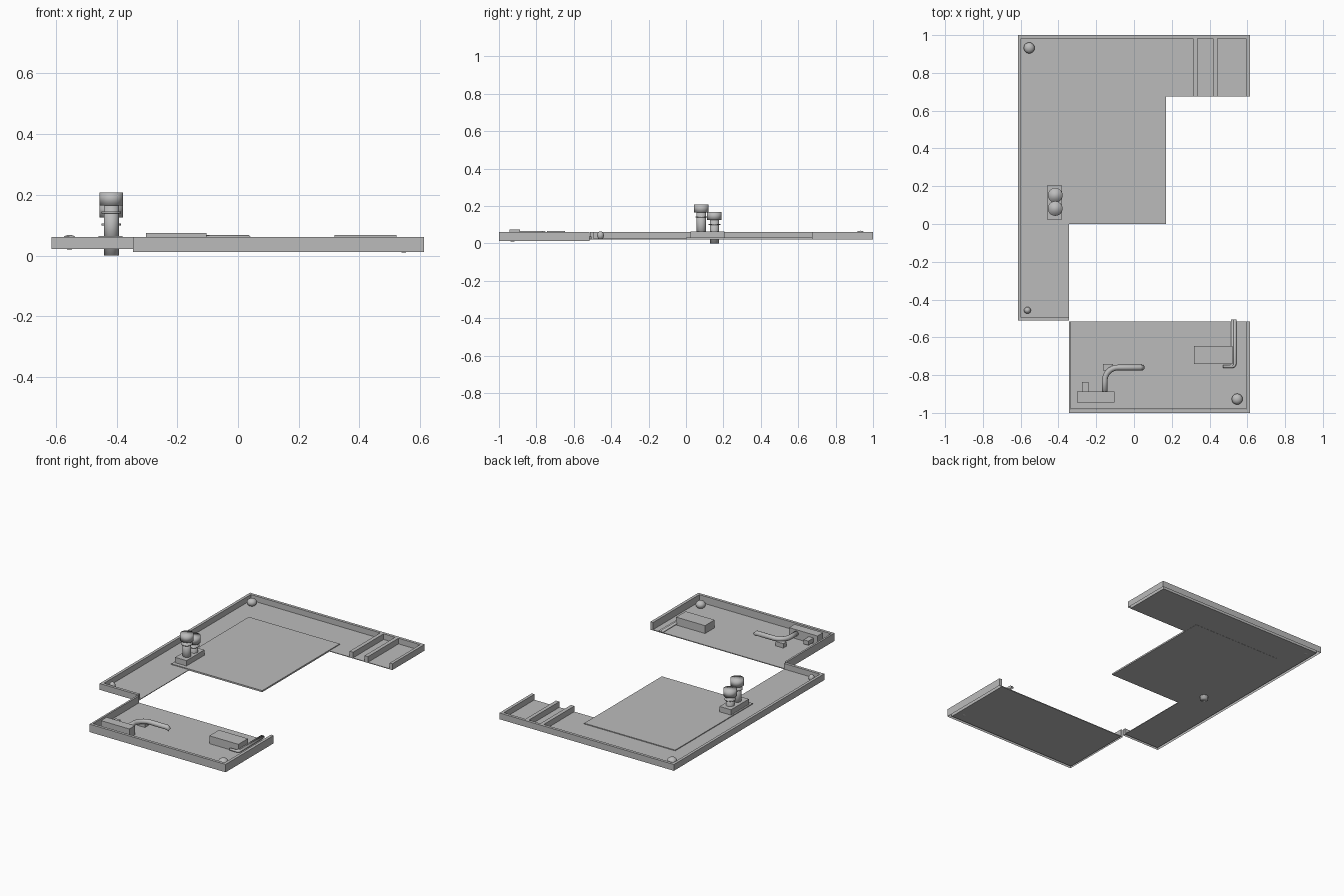
import bpy
import bmesh
import math
from mathutils import Matrix, Vector

cube = bpy.data.objects.get("Cube")
if cube:
    bpy.data.objects.remove(cube, do_unlink=True)

grey = bpy.data.materials.new("plain grey")
grey.use_nodes = True
COLOUR = (0.5, 0.5, 0.5, 1)
grey.diffuse_color = COLOUR
grey.node_tree.nodes["Principled BSDF"].inputs["Base Color"].default_value = COLOUR


def finish(name, bm, smooth=False):
    mesh = bpy.data.meshes.new(name)
    bm.to_mesh(mesh)
    bm.free()
    mesh.materials.append(grey)
    for p in mesh.polygons:
        p.use_smooth = smooth
    ob = bpy.data.objects.new(name, mesh)
    bpy.context.scene.collection.objects.link(ob)
    return ob


def prism(name, outline, z0, z1, bottom=True):
    """Extrude a plan outline upward; optionally leave the underside open."""
    bm = bmesh.new()
    base = bm.faces.new([bm.verts.new((x, y, z0)) for x, y in outline])
    top = bmesh.ops.extrude_face_region(bm, geom=[base], use_keep_orig=True)["geom"]
    for v in top:
        if isinstance(v, bmesh.types.BMVert):
            v.co.z = z1
    bmesh.ops.recalc_face_normals(bm, faces=bm.faces)
    if not bottom:
        bmesh.ops.delete(bm, geom=[base], context="FACES_ONLY")
    return finish(name, bm)


def block(name, x0, x1, y0, y1, z0, z1, bottom=True):
    return prism(name, [(x0, y0), (x1, y0), (x1, y1), (x0, y1)], z0, z1, bottom)


def cylinder(name, x, y, z0, z1, r):
    bm = bmesh.new()
    bmesh.ops.create_cone(bm, cap_ends=True, segments=24, radius1=r, radius2=r,
                          depth=z1 - z0, matrix=Matrix.Translation((x, y, (z0 + z1) / 2)))
    return finish(name, bm, True)


def dome(name, x, y, z, r, h):
    bm = bmesh.new()
    bmesh.ops.create_uvsphere(bm, u_segments=20, v_segments=12, radius=1,
                              matrix=Matrix.Translation((x, y, z)) @ Matrix.Diagonal((r, r, h, 1)))
    return finish(name, bm, True)


def tube(name, path, r):
    """Sweep a round section along a path of points."""
    pts = [Vector(p) for p in path]
    bm = bmesh.new()
    rings = []
    for i, p in enumerate(pts):
        t = (pts[min(i + 1, len(pts) - 1)] - pts[max(i - 1, 0)]).normalized()
        side = t.cross(Vector((0, 0, 1))).normalized()
        up = side.cross(t)
        angles = [math.tau * k / 12 for k in range(12)]
        rings.append([bm.verts.new(p + r * (math.cos(a) * side + math.sin(a) * up)) for a in angles])
    for a, b in zip(rings, rings[1:]):
        for k in range(12):
            bm.faces.new((a[k], a[k - 1], b[k - 1], b[k]))
    bm.faces.new(rings[0])
    bm.faces.new(rings[-1])
    bmesh.ops.recalc_face_normals(bm, faces=bm.faces)
    return finish(name, bm, True)


def arc(cx, cy, r, start, end, z):
    angles = [math.radians(start + (end - start) * i / 8) for i in range(9)]
    return [(cx + r * math.cos(a), cy + r * math.sin(a), z) for a in angles]


# Large tray: floor, outer wall, shelf dividers and raised panel
prism("large_floor", [(-0.597, -0.494), (-0.345, -0.494), (-0.345, 0), (0.16, 0),
                      (0.16, 0.675), (0.594, 0.675), (0.594, 0.982), (-0.597, 0.982)], 0.022, 0.026)
prism("large_wall", [(0.613, 0.675), (0.613, 1), (-0.615, 1), (-0.615, -0.512),
                     (-0.345, -0.512), (-0.345, -0.494), (-0.597, -0.494),
                     (-0.597, 0.982), (0.594, 0.982), (0.594, 0.675)], 0.022, 0.062, False)
for i, x in enumerate((0.313, 0.418)):
    block(f"shelf_divider_{i + 1}", x, x + 0.024, 0.675, 0.982, 0.024, 0.062)
block("raised_panel", -0.47, 0.17, 0, 0.78, 0.021, 0.031)

# Small tray
block("small_floor", -0.333, 0.594, -0.98, -0.517, 0.012, 0.017)
prism("small_wall", [(-0.345, -0.517), (-0.345, -1), (0.613, -1), (0.613, -0.517),
                     (0.594, -0.517), (0.594, -0.982), (-0.333, -0.982), (-0.333, -0.517)],
      0.012, 0.062, False)

# Corner knobs
dome("back_knob", -0.555, 0.932, 0.044, 0.029, 0.024)
dome("middle_knob", -0.564, -0.457, 0.043, 0.018, 0.022)
dome("front_knob", 0.546, -0.927, 0.034, 0.029, 0.024)

# Twin capped posts on a base
block("post_base", -0.46, -0.38, 0.025, 0.205, 0.027, 0.065)
for i, (y, bottom, cap) in enumerate(((0.082, 0.03, 0.165), (0.152, 0, 0.125))):
    cylinder(f"post_{i + 1}", -0.417, y, bottom, cap, 0.025)
    cylinder(f"post_collar_{i + 1}", -0.417, y, cap - 0.026, cap - 0.02, 0.032)
    cylinder(f"post_cap_{i + 1}", -0.417, y, cap, cap + 0.043, 0.039)

# Spout with lever and support
block("spout_base", -0.303, -0.103, -0.945, -0.888, 0.015, 0.075)
block("spout_support", -0.165, -0.112, -0.775, -0.742, 0.012, 0.045)
tube("spout", [(-0.155, -0.9, 0.052)] + arc(-0.085, -0.83, 0.07, 180, 90, 0.052)
     + [(0.035, -0.76, 0.052), (0.043, -0.76, 0.044), (0.043, -0.76, 0.03)], 0.015)
block("lever", -0.276, -0.242, -0.895, -0.836, 0.028, 0.055)

# Box with bent wires beside it
block("side_box", 0.318, 0.522, -0.742, -0.646, 0.015, 0.067)
for i, x in enumerate((0.522, 0.534)):
    tube(f"wire_{i + 1}", [(x, -0.505, 0.028), (x, -0.735, 0.028)]
         + arc(x - 0.014, -0.74, 0.014, 0, -90, 0.028) + [(x - 0.05, -0.754, 0.028)], 0.008)
